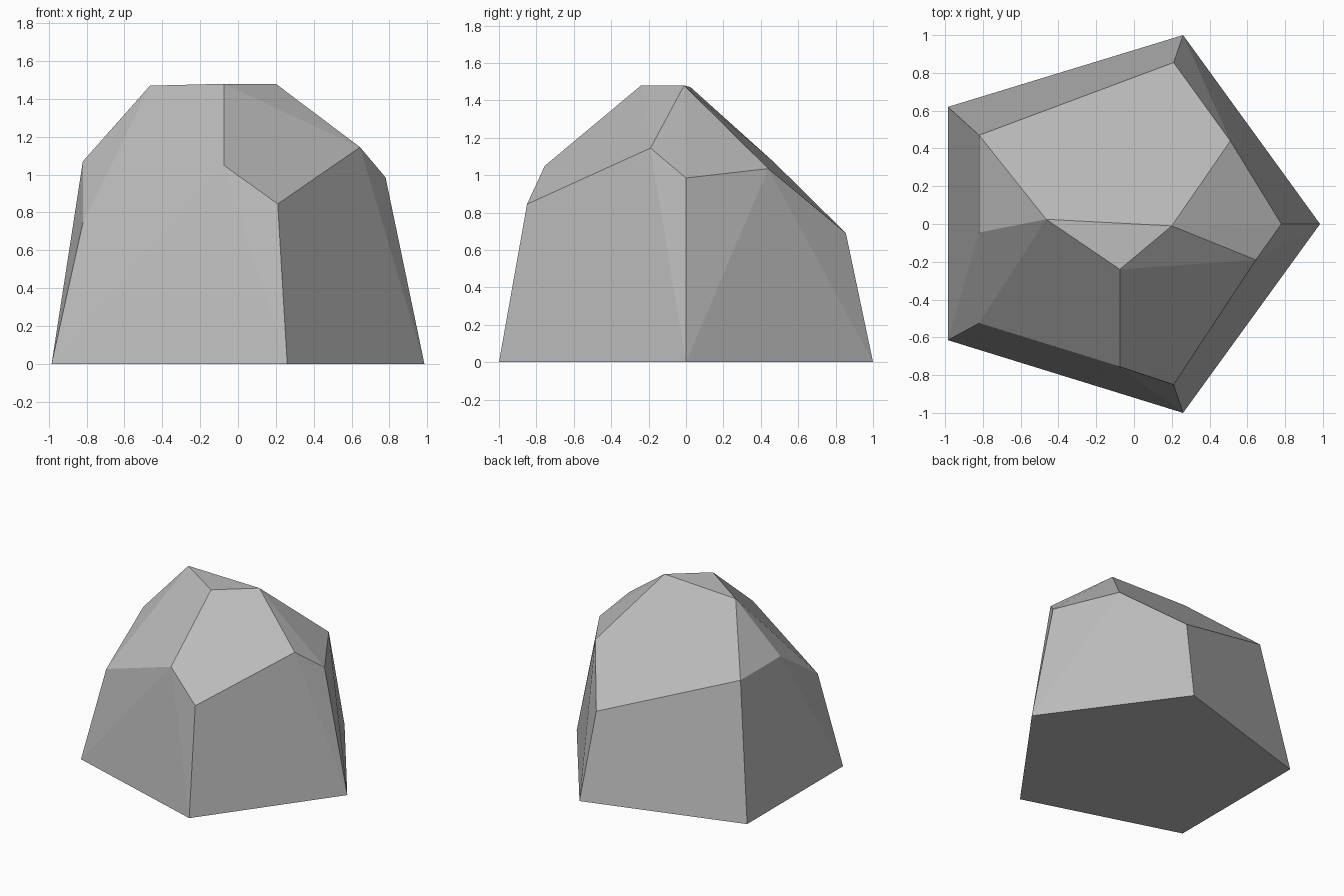
import bpy
import bmesh
import math

cube = bpy.data.objects.get("Cube")
if cube:
    bpy.data.objects.remove(cube, do_unlink=True)

# Stone colour
stone = bpy.data.materials.new("grey stone")
stone.use_nodes = True
grey = (0.5, 0.5, 0.5, 1)
stone.diffuse_color = grey
stone.node_tree.nodes["Principled BSDF"].inputs["Base Color"].default_value = grey

# Corners of the boulder: five-sided foot, chipped shoulder, small crown
foot = [(0.985, 0, 0), (0.26, 1, 0), (-0.985, 0.62, 0),
        (-0.985, -0.615, 0), (0.26, -1, 0)]
shoulder = [(0.78, 0, 0.985), (0.51, 0.44, 1.035), (0.21, 0.855, 0.69),
            (-0.82, 0.47, 1.07), (-0.82, -0.045, 1.07), (-0.82, -0.525, 0.745),
            (-0.075, -0.755, 1.05), (0.21, -0.85, 0.845), (0.645, -0.19, 1.145)]
crown = [(0.2, -0.01, 1.48), (-0.465, 0.025, 1.47), (-0.075, -0.24, 1.48)]

# Wrap the corners in a hull and merge nearly flat facets
bm = bmesh.new()
for corner in foot + shoulder + crown:
    bm.verts.new(corner)
bmesh.ops.convex_hull(bm, input=bm.verts)
bmesh.ops.dissolve_limit(bm, angle_limit=math.radians(5),
                         verts=bm.verts, edges=bm.edges)
bmesh.ops.recalc_face_normals(bm, faces=bm.faces)

mesh = bpy.data.meshes.new("boulder")
bm.to_mesh(mesh)
bm.free()
mesh.materials.append(stone)
boulder = bpy.data.objects.new("boulder", mesh)
bpy.context.collection.objects.link(boulder)
